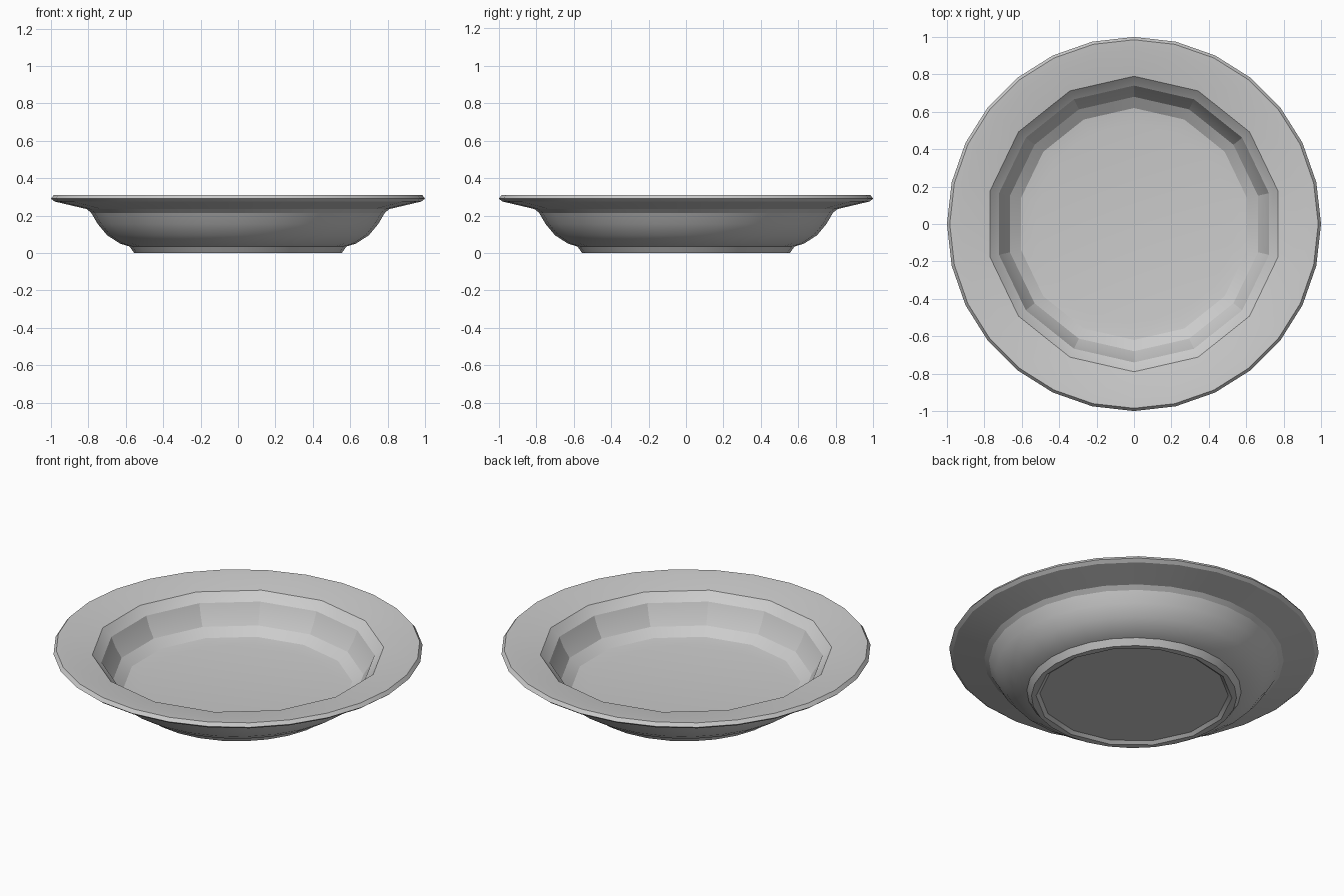
import bpy
import bmesh
from math import cos, sin, pi

cube = bpy.data.objects.get("Cube")
if cube:
    bpy.data.objects.remove(cube)

# One ceramic grey for the whole dish
grey = bpy.data.materials.new("ceramic_grey")
grey.use_nodes = True
colour = (0.6, 0.6, 0.6, 1)
grey.diffuse_color = colour
grey.node_tree.nodes["Principled BSDF"].inputs["Base Color"].default_value = colour

SIDES = 14            # broad facets of the well
STEPS = SIDES * 2     # finer divisions of the rim and underside


def ring(bm, radius, z, faceted):
    """Ring of vertices; faceted rings keep every second one on a chord."""
    verts = []
    for i in range(STEPS):
        r = radius * cos(pi / SIDES) if faceted and i % 2 else radius
        a = pi / 2 + 2 * pi * i / STEPS
        verts.append(bm.verts.new((r * cos(a), r * sin(a), z)))
    return verts


def lathe(name, profile):
    """Closed turned body, capped at the first and last rings."""
    bm = bmesh.new()
    rings = [ring(bm, *p) for p in profile]
    for a, b in zip(rings, rings[1:]):
        for i in range(STEPS):
            j = (i + 1) % STEPS
            bm.faces.new((a[i], a[j], b[j], b[i]))
    bm.faces.new(rings[0])
    bm.faces.new(rings[-1])
    bmesh.ops.recalc_face_normals(bm, faces=bm.faces)
    mesh = bpy.data.meshes.new(name)
    bm.to_mesh(mesh)
    bm.free()
    mesh.materials.append(grey)
    obj = bpy.data.objects.new(name, mesh)
    bpy.context.collection.objects.link(obj)
    bpy.ops.object.select_all(action="DESELECT")
    obj.select_set(True)
    bpy.context.view_layer.objects.active = obj
    bpy.ops.object.shade_smooth_by_angle(angle=pi / 9)
    return obj


# Radius, height and whether the ring is broadly faceted
underside = [
    (0.51, 0.015, True), (0.53, 0, True), (0.555, 0, False),
    (0.58, 0.035, False), (0.63, 0.05, False), (0.70, 0.095, False),
    (0.75, 0.155, False), (0.785, 0.215, False), (0.81, 0.235, False),
]
rim = [
    (0.98, 0.275, False), (1.0, 0.29, False),
    (0.985, 0.31, False), (0.93, 0.305, False), (0.79, 0.28, True),
]
well = [
    (0.765, 0.255, True), (0.74, 0.235, True), (0.715, 0.175, True),
    (0.68, 0.12, True), (0.62, 0.08, True), (0.54, 0.07, True),
]
lathe("soup_plate", underside + rim + well)
